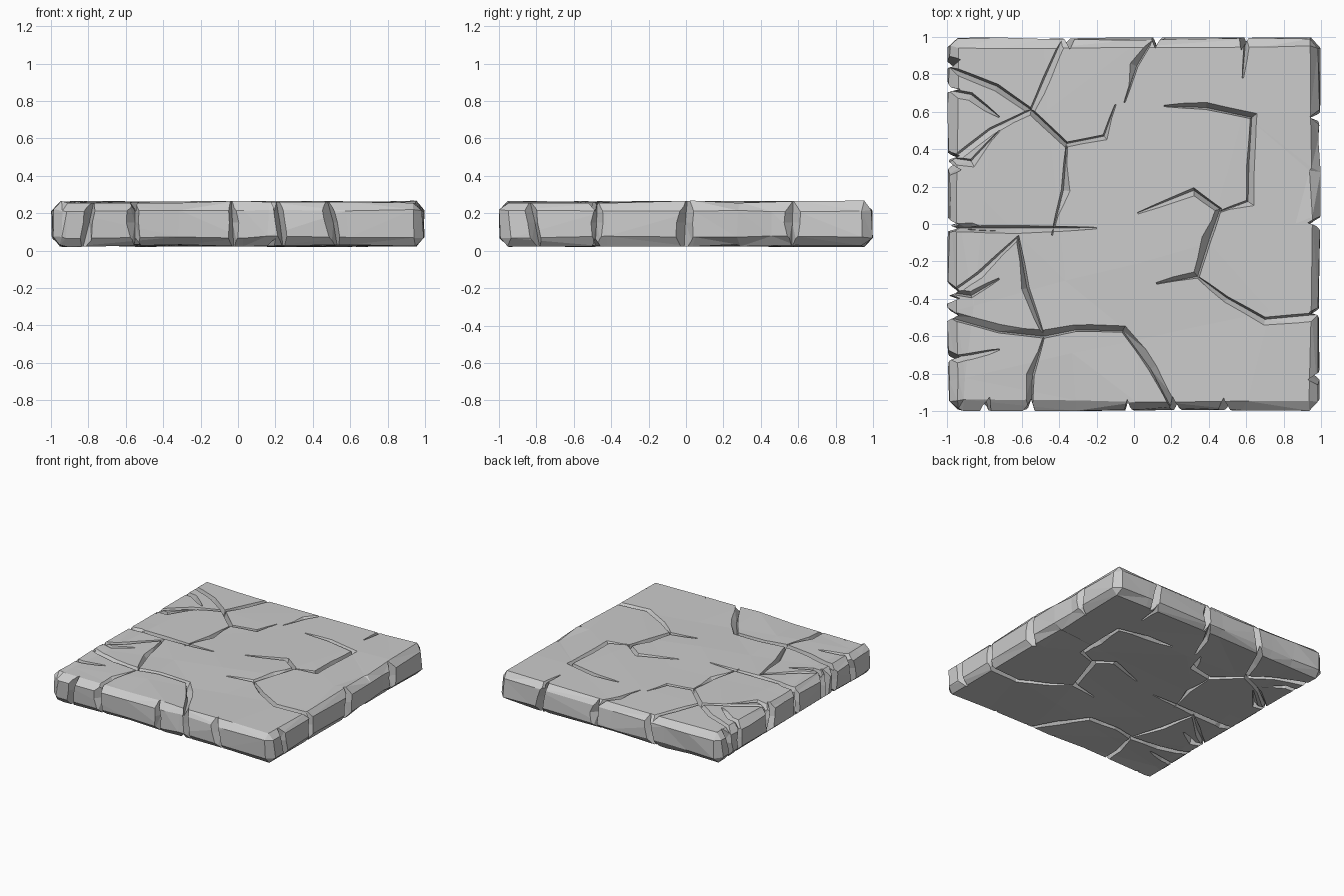
import bpy, bmesh, random
from mathutils import Vector

if "Cube" in bpy.data.objects:
    bpy.data.objects.remove(bpy.data.objects["Cube"])

random.seed(7)
R = random.uniform
Z0, Z1 = 0.025, 0.262

# main crack lines seen from above; ends beyond +-1 break through the rim
CRACKS = [
    [(-1.02, .31), (-.55, .61), (-.36, .43), (-.16, .47), (-.1, .64)],
    [(-.36, .43), (-.44, -.06)],
    [(-1.02, .85), (-.55, .61), (-.37, 1.02)],
    [(-1.02, -.02), (-.2, -.02)],
    [(-1.02, -.4), (-.62, -.07), (-.48, -.6)],
    [(-1.02, -.49), (-.48, -.6), (-.06, -.57), (.22, -1.02)],
    [(-.48, -.6), (-.55, -1.02)],
    [(-.05, .65), (.12, 1.02)],
    [(.16, .63), (.63, .57), (.61, .12), (.44, .06)],
    [(.02, .06), (.32, .18), (.46, .08), (.34, -.28), (.12, -.32)],
    [(.34, -.28), (.7, -.51), (1.02, -.48)],
    [(.58, .78), (.6, 1.02)],
]
# extra breaks in the rim, as angle-free side positions
FRONT_BREAKS = (-.8, -.03, .5)
RIGHT_BREAKS = (-.81, 0, .57)


def wander(line):
    """Adds a displaced middle point to every long stretch."""
    out = [Vector(line[0])]
    for a, b in zip(line, line[1:]):
        a, b = Vector(a), Vector(b)
        d = b - a
        if d.length > .35:
            out.append(a.lerp(b, R(.4, .6)) + Vector((-d.y, d.x)) * R(-.07, .07))
        out.append(b)
    return out


def loft(bm, rings):
    """Closed solid through triangular rings."""
    vs = [[bm.verts.new(p) for p in r] for r in rings]
    for a, b in zip(vs, vs[1:]):
        for i in range(3):
            j = (i + 1) % 3
            bm.faces.new((a[i], a[j], b[j], b[i]))
    bm.faces.new(vs[0][::-1])
    bm.faces.new(vs[-1])


def on_rim(p):
    return max(abs(p[0]), abs(p[1])) > 1


def groove(bm, pts, z, up):
    """V-shaped crack, one wall steep and the other sloping, thin at inner ends."""
    rings, side = [], random.choice((0, 1))
    for i, p in enumerate(pts):
        d = (pts[min(i + 1, len(pts) - 1)] - pts[max(i - 1, 0)]).normalized()
        n = Vector((-d.y, d.x))
        k = .2 if i in (0, len(pts) - 1) and not on_rim(p) else 1
        w = [R(.008, .014) * k, R(.022, .042) * k]
        a, b = w if side else w[::-1]
        depth = R(.04, .06) * (.5 if k < 1 else 1)
        s = (depth + .03) / depth
        l, r = p + n * a * s, p - n * b * s
        rings.append([(l.x, l.y, z + up * .03), (r.x, r.y, z + up * .03), (p.x, p.y, z - up * depth)])
    loft(bm, rings)


def notch(bm, x, y):
    """Leaning wedge broken out of the rim."""
    lean, rings = R(-.05, .05), []
    for z, t in ((-.06, -1), (.15, R(-.3, .3)), (.35, 1)):
        o, deep = lean * t, .98 - R(.035, .06)
        w1, w2 = R(.025, .09), R(.025, .09)
        if abs(x) > 1:
            s = x / abs(x)
            ring = [(s * 1.04, y + o - w1, z), (s * 1.04, y + o + w2, z), (s * deep, y + o, z)]
        else:
            s = y / abs(y)
            ring = [(x + o - w1, s * 1.04, z), (x + o + w2, s * 1.04, z), (x + o, s * deep, z)]
        rings.append(ring)
    loft(bm, rings)


def finish(bm, name):
    bmesh.ops.triangulate(bm, faces=bm.faces[:])
    bmesh.ops.recalc_face_normals(bm, faces=bm.faces[:])
    me = bpy.data.meshes.new(name)
    bm.to_mesh(me)
    bm.free()
    ob = bpy.data.objects.new(name, me)
    bpy.context.collection.objects.link(ob)
    return ob


# slab: chamfered block, split by slanted lines and roughened into facets
bm = bmesh.new()
bmesh.ops.create_cube(bm, size=1)
for v in bm.verts:
    v.co = Vector((v.co.x * 1.98, v.co.y * 1.98, Z0 + (v.co.z + .5) * (Z1 - Z0)))
bmesh.ops.bevel(bm, geom=bm.edges[:], offset=.045, segments=1, affect='EDGES', profile=.5)
for i in range(9):
    n = Vector((R(-.3, .3), 1, 0)) if i % 2 else Vector((1, R(-.3, .3), 0))
    bmesh.ops.bisect_plane(bm, geom=bm.verts[:] + bm.edges[:] + bm.faces[:],
                           plane_co=n * (-.8 + .2 * i), plane_no=n)
bmesh.ops.remove_doubles(bm, verts=bm.verts[:], dist=.012)
for v in bm.verts:
    v.co += Vector((R(-.01, .01), R(-.01, .01), R(-.009, .006) * (1 if v.co.z > .15 else -1)))
slab = finish(bm, "cracked_stone_slab")

# cracks on both faces, and breaks around the rim where they come out
bm = bmesh.new()
for line in map(wander, CRACKS):
    groove(bm, line, Z1, 1)
    groove(bm, line, Z0, -1)
    for p in (line[0], line[-1]):
        if on_rim(p):
            notch(bm, p.x, p.y)
for c in FRONT_BREAKS:
    notch(bm, c, -1.02)
for c in RIGHT_BREAKS:
    notch(bm, 1.02, c)

# short side cracks that crumble the left edge
for i in range(5):
    y = -.72 + .36 * i
    a = Vector((-1.02, y))
    line = [a, a + Vector((.15, R(-.06, .06))), a + Vector((.3, R(-.15, .15)))]
    groove(bm, line, Z1, 1)
    groove(bm, line, Z0, -1)
    notch(bm, a.x, a.y)
cutter = finish(bm, "crack_cutter")
cutter.hide_render = True

mod = slab.modifiers.new("cracks", 'BOOLEAN')
mod.operation = 'DIFFERENCE'
mod.solver = 'EXACT'
mod.use_self = True
mod.object = cutter
bpy.context.view_layer.update()
dg = bpy.context.evaluated_depsgraph_get()
carved = bpy.data.meshes.new_from_object(slab.evaluated_get(dg))
slab.modifiers.clear()
slab.data = carved
bpy.data.objects.remove(cutter)
